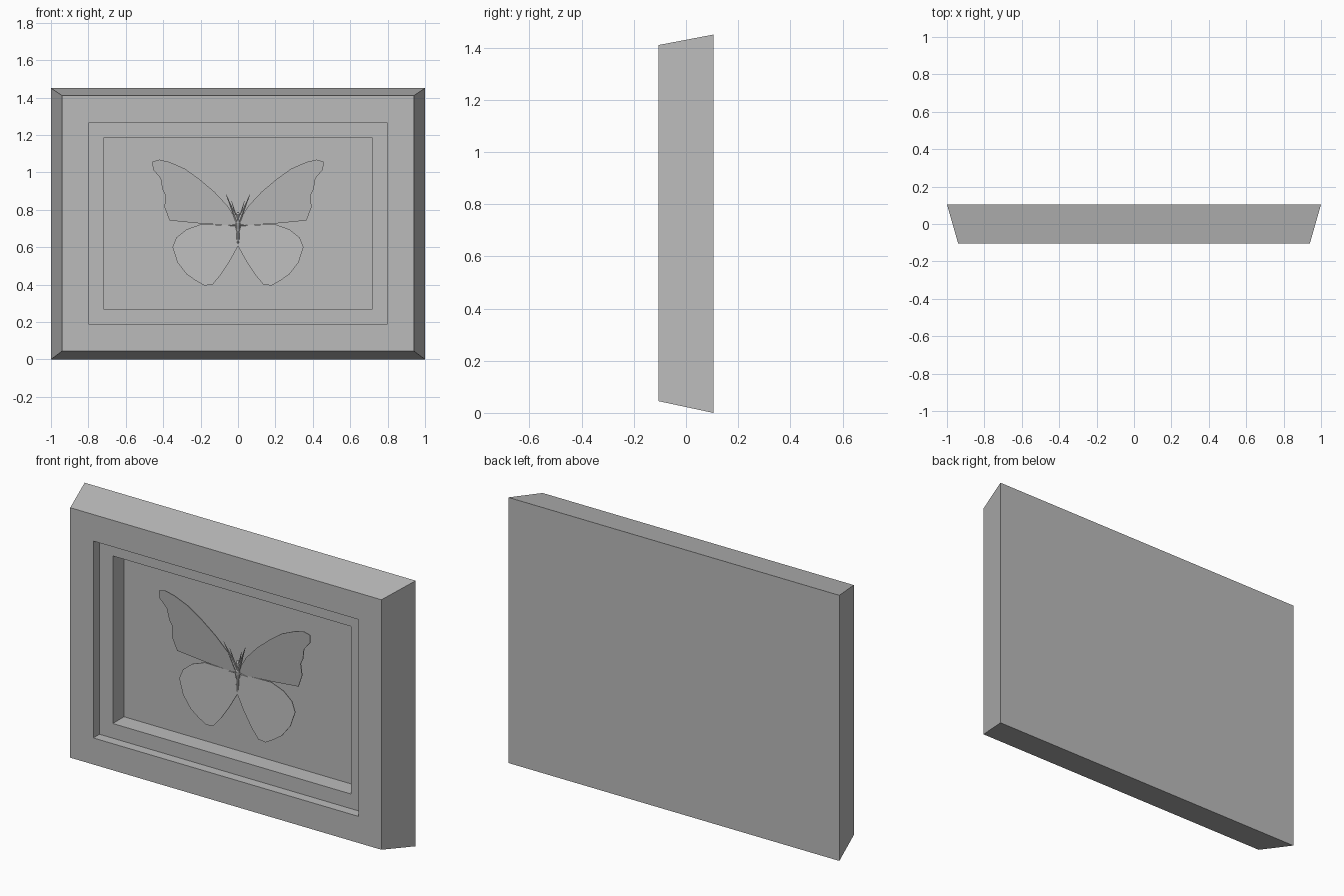
import bpy
import bmesh
from mathutils import Vector

if "Cube" in bpy.data.objects:
    bpy.data.objects.remove(bpy.data.objects["Cube"], do_unlink=True)

grey = bpy.data.materials.new("plain grey")
grey.use_nodes = True
grey.diffuse_color = (0.5, 0.5, 0.5, 1)
grey.node_tree.nodes["Principled BSDF"].inputs["Base Color"].default_value = (0.5, 0.5, 0.5, 1)


def finish(name, bm):
    """Turn a bmesh into a named grey object."""
    bmesh.ops.recalc_face_normals(bm, faces=bm.faces)
    mesh = bpy.data.meshes.new(name)
    bm.to_mesh(mesh)
    bm.free()
    mesh.materials.append(grey)
    obj = bpy.data.objects.new(name, mesh)
    bpy.context.collection.objects.link(obj)
    return obj


def skin_rings(name, rings):
    """Join successive rings of points and cap both ends."""
    bm = bmesh.new()
    loops = [[bm.verts.new(p) for p in ring] for ring in rings]
    count = len(loops[0])
    for a, b in zip(loops, loops[1:]):
        for i in range(count):
            j = (i + 1) % count
            bm.faces.new((a[i], a[j], b[j], b[i]))
    bm.faces.new(loops[0])
    bm.faces.new(loops[-1])
    return finish(name, bm)


def rectangle(half_width, low, high, y):
    return [(-half_width, y, low), (half_width, y, low),
            (half_width, y, high), (-half_width, y, high)]


def spike(name, start, end, base, tip=0.001):
    """Slender tapered rod between two points."""
    start, end = Vector(start), Vector(end)
    axis = end - start
    bm = bmesh.new()
    bmesh.ops.create_cone(bm, cap_ends=True, segments=6, radius1=base,
                          radius2=tip, depth=axis.length)
    bm.transform(axis.to_track_quat("Z", "Y").to_matrix().to_4x4())
    bmesh.ops.translate(bm, verts=bm.verts, vec=(start + end) / 2)
    return finish(name, bm)


def wing(name, side, outline, slope, thickness=0.004):
    """Thin plate that leans forward away from the wing hinge."""
    hinge = 0.72
    front = [(side * x, -slope * abs(z - hinge), z) for x, z in outline]
    back = [(x, y + thickness, z) for x, y, z in front]
    return skin_rings(name, [front, back])


# Frame: tapered box with a stepped recess in the front
FRONT, STEP, FLOOR, BACK = -0.105, -0.052, 0.045, 0.105
skin_rings("display_frame", [
    rectangle(1.0, 0.0, 1.45, BACK),
    rectangle(0.94, 0.045, 1.41, FRONT),
    rectangle(0.8, 0.19, 1.265, FRONT),
    rectangle(0.8, 0.19, 1.265, STEP),
    rectangle(0.72, 0.27, 1.185, STEP),
    rectangle(0.72, 0.27, 1.185, FLOOR),
])

# Wing outlines, from the root round to the trailing edge
forewing = [(0.005, 0.74), (0.055, 0.82), (0.125, 0.895), (0.205, 0.963),
            (0.285, 1.02), (0.365, 1.055), (0.42, 1.068), (0.457, 1.058),
            (0.455, 1.016), (0.414, 0.968), (0.404, 0.909), (0.388, 0.877),
            (0.393, 0.813), (0.366, 0.743), (0.205, 0.727), (0.005, 0.715)]
hindwing = [(0, 0.605), (0.045, 0.524), (0.094, 0.45), (0.136, 0.4),
            (0.18, 0.395), (0.227, 0.422), (0.275, 0.455), (0.324, 0.519),
            (0.35, 0.6), (0.329, 0.652), (0.275, 0.695), (0.2, 0.722),
            (0, 0.717)]

for label, side in (("left", 1), ("right", -1)):
    wing(label + "_forewing", side, forewing, 0.09)
    wing(label + "_hindwing", side, hindwing, 0.06)
    spike(label + "_antenna", (side * 0.006, -0.005, 0.74),
          (side * 0.065, -0.03, 0.885), 0.009)
    spike(label + "_feeler", (side * 0.004, -0.005, 0.74),
          (side * 0.035, -0.02, 0.85), 0.006)
    spike(label + "_leg", (0, -0.002, 0.718), (side * 0.06, -0.004, 0.715), 0.006)

# Body: slim stacked segments from tail to head
bm = bmesh.new()
for height, width, length in ((0.655, 0.008, 0.05), (0.715, 0.014, 0.035),
                              (0.765, 0.01, 0.025)):
    made = bmesh.ops.create_uvsphere(bm, u_segments=10, v_segments=6, radius=1)
    bmesh.ops.scale(bm, verts=made["verts"], vec=(width, width, length))
    bmesh.ops.translate(bm, verts=made["verts"], vec=(0, -0.002, height))
finish("insect_body", bm)
